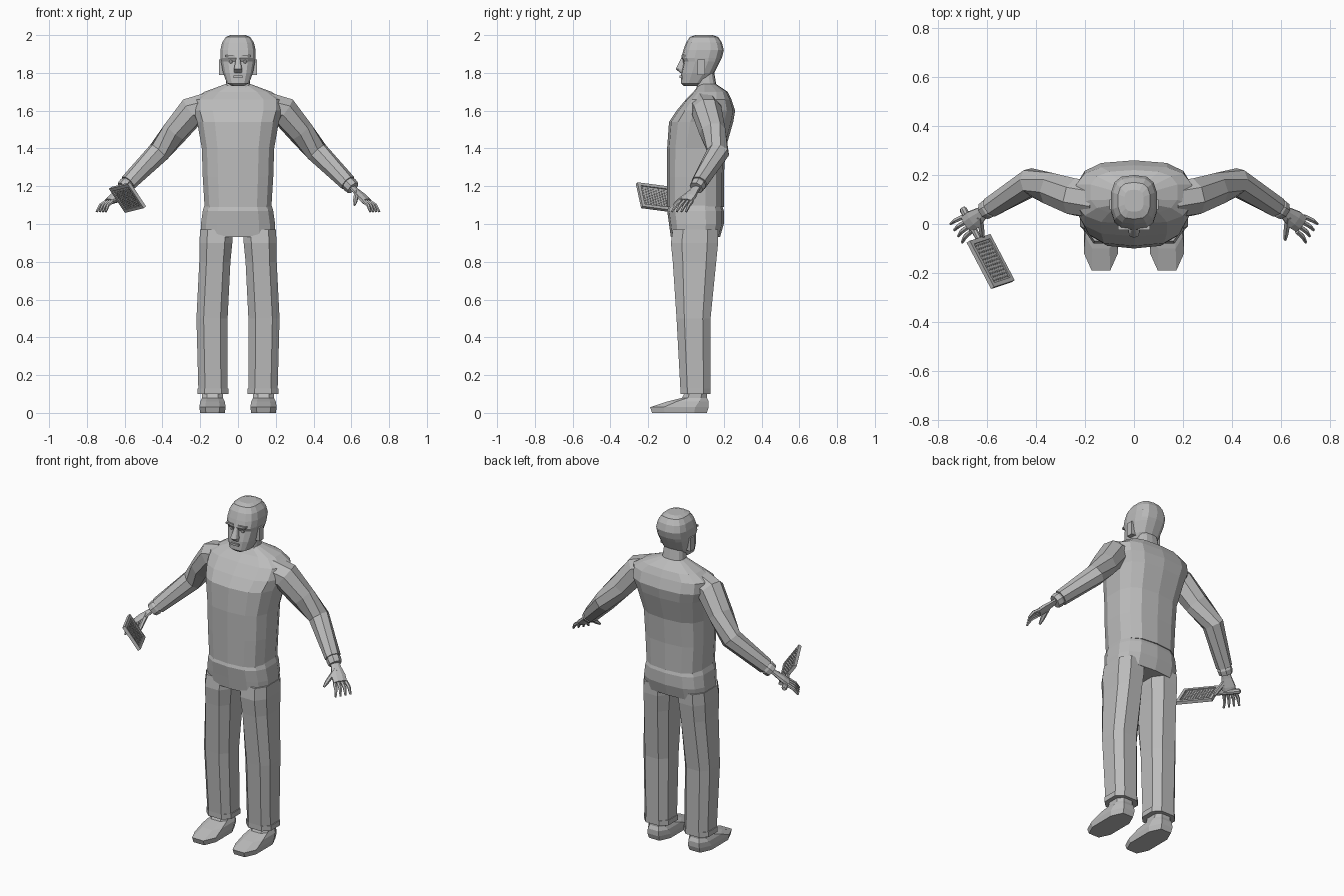
import bpy, bmesh
from mathutils import Vector, Matrix
from math import sin, cos, pi, copysign

cube = bpy.data.objects.get("Cube")
if cube:
    bpy.data.objects.remove(cube, do_unlink=True)

colour = (0.5, 0.5, 0.5, 1)
grey = bpy.data.materials.new("plain grey")
grey.use_nodes = True
grey.diffuse_color = colour
grey.node_tree.nodes["Principled BSDF"].inputs["Base Color"].default_value = colour


def finish(name, bm, mirror=True):
    # turn the mesh into an object, mirrored to the other side if wanted
    if mirror:
        inner = [f for f in bm.faces if all(abs(v.co.x) < 1e-4 for v in f.verts)]
        bmesh.ops.delete(bm, geom=inner, context="FACES")
    bmesh.ops.recalc_face_normals(bm, faces=bm.faces)
    mesh = bpy.data.meshes.new(name)
    bm.to_mesh(mesh)
    bm.free()
    mesh.materials.append(grey)
    part = bpy.data.objects.new(name, mesh)
    bpy.context.collection.objects.link(part)
    if mirror:
        part.modifiers.new("mirror", "MIRROR")
    return part


def skin(name, loops, mirror=True):
    # bridge closed loops of points and cap both ends
    bm = bmesh.new()
    rows = [[bm.verts.new(point) for point in loop] for loop in loops]
    for low, high in zip(rows, rows[1:]):
        for i in range(len(low)):
            bm.faces.new((low[i - 1], low[i], high[i], high[i - 1]))
    bm.faces.new(rows[0])
    bm.faces.new(rows[-1])
    return finish(name, bm, mirror)


def soft(value):
    # rounded-square curve instead of a circle
    return copysign(abs(value) ** 0.7, value)


def section(z, front, back, outer, inner=None):
    # half a rounded outline against the centre plane, or a whole one beside it
    if inner is None:
        middle, radius = 0, outer
        angles = [pi * i / 7 for i in range(8)]
    else:
        middle, radius = (outer + inner) / 2, (outer - inner) / 2
        angles = [pi * (i + 0.5) / 4 for i in range(8)]
    reach = max(soft(cos(a)) for a in angles)
    return [(middle + radius * soft(sin(a)) / reach,
             (front + back) / 2 - (back - front) / 2 * soft(cos(a)) / reach, z) for a in angles]


def loft(name, *rings):
    return skin(name, [section(*ring) for ring in rings])


def tube(name, path, radii, sides=8, flat=1, mirror=True):
    # round or flattened limb along a path
    points = [Vector(p) for p in path]
    loops = []
    for i, (point, radius) in enumerate(zip(points, radii)):
        ahead = points[min(i + 1, len(points) - 1)]
        behind = points[max(i - 1, 0)]
        along = (ahead - behind).normalized()
        side = along.cross(Vector((0, 0, 1))).normalized()
        up = side.cross(along) * flat
        angles = [2 * pi * (k + 0.5) / sides for k in range(sides)]
        loops.append([point + (side * cos(a) + up * sin(a)) * radius for a in angles])
    return skin(name, loops, mirror)


def boxes(name, *blocks, mirror=True):
    # each block is a centre and a size
    bm = bmesh.new()
    for centre, size in blocks:
        place = Matrix.Translation(centre) @ Matrix.Diagonal((*size, 1))
        bmesh.ops.create_cube(bm, size=1, matrix=place)
    return finish(name, bm, mirror)


def balls(name, centres, radius, around, rows, mirror=True):
    bm = bmesh.new()
    for centre in centres:
        bmesh.ops.create_uvsphere(bm, u_segments=around, v_segments=rows, radius=radius,
                                  matrix=Matrix.Translation(centre))
    return finish(name, bm, mirror)


# Sweater: height, front, back, half width
loft("sweater", (1.09, -.1, .2, .18), (1.25, -.1, .2, .19), (1.4, -.1, .21, .195),
     (1.54, -.09, .25, .22), (1.6, -.05, .26, .24), (1.66, 0, .24, .24),
     (1.7, .04, .22, .18), (1.74, .07, .16, .07))

# Sleeves and cuffs
shoulder = Vector((.24, .11, 1.6))
elbow = Vector((.42, .17, 1.38))
wrist = Vector((.6, .06, 1.2))
tube("sleeve", [(.16, .1, 1.62), shoulder, shoulder.lerp(elbow, .5), elbow, elbow.lerp(wrist, .9)],
     [.08, .08, .07, .06, .045])
tube("cuff", [elbow.lerp(wrist, t) for t in (.9, .95, 1.05)], [.036, .042, .038])

# Trousers: hips, then legs with gathered hems
loft("hips", (1.1, -.09, .19, .18), (1.07, -.1, .2, .19), (1, -.09, .2, .2), (.93, -.08, .18, .2))
loft("trouser_leg", (.97, -.07, .17, .2, .03), (.9, -.08, .17, .205, .03), (.8, -.07, .16, .205, .04),
     (.5, -.05, .13, .22, .055), (.13, -.03, .13, .21, .055))
loft("hem", (.13, -.03, .13, .215, .05), (.1, -.03, .13, .215, .05))

# Shoes
loft("shoe", (0, -.18, .11, .2, .07), (.03, -.19, .12, .205, .065), (.06, -.1, .12, .2, .07),
     (.08, -.02, .11, .19, .08), (.12, 0, .11, .19, .08))

# Neck and head
loft("neck", (1.7, .05, .18, .08), (1.74, .06, .16, .066), (1.8, .05, .15, .06))
loft("head", (1.73, -.01, .07, .03), (1.745, -.027, .1, .06), (1.8, -.025, .15, .08),
     (1.86, -.013, .18, .092), (1.88, -.025, .19, .094), (1.92, -.014, .2, .095),
     (1.96, 0, .19, .086), (1.99, .02, .17, .066), (2, .05, .14, .04))
loft("nose", (1.8, -.03, 0, .02), (1.82, -.055, 0, .022), (1.88, -.025, 0, .01))
boxes("ear", ((.085, .08, 1.83), (.03, .04, .08)))
boxes("brow", ((.04, -.01, 1.89), (.05, .03, .01)))
boxes("lips", ((0, -.02, 1.78), (.05, .03, .012)), mirror=False)
balls("eye", [(.037, -.003, 1.86)], .013, 8, 6)

# Hands
palm = Vector((.68, 0, 1.12))
tube("palm", [wrist, wrist.lerp(palm, .3), wrist.lerp(palm, .7), palm],
     [.026, .03, .042, .04], flat=.45)
for i, name in enumerate(("little", "ring", "middle", "index")):
    spread = i - 1.5
    base = palm + Vector((-.01, -.02, 0)) * spread
    tip = base + Vector((.045, -.037, -.055)) + Vector((-.006, -.005, 0)) * spread
    knuckle = base.lerp(tip, .5) + Vector((.006, 0, .006))
    tube(name + "_finger", [base, knuckle, tip], [.011, .01, .006], sides=6)
tube("thumb", [(.63, .03, 1.17), (.62, -.04, 1.12), (.617, -.065, 1.1)], [.015, .012, .006], sides=6)

# Hand tool: rough framed plate with a handle, shaped flat and then placed in the hand
along = Vector((.1, -.19, .025)).normalized()
across = Vector((.085, .03, -.13))
across = (across - along * across.dot(along)).normalized()
turn = Matrix((along, across, along.cross(across))).transposed().to_4x4()
pose = Matrix.Translation((-.585, -.153, 1.14)) @ turn
length, width, bar = .215, .155, .018
long_bars = [((0, s * (width - bar) / 2, 0), (length, bar, bar)) for s in (-1, 1)]
short_bars = [((s * (length - bar) / 2, 0, 0), (bar, width - bar, bar)) for s in (-1, 1)]
pitch = .016
teeth = [((i - 5) * pitch, (j - 3 + i % 2 / 2) * pitch, 0) for i in range(11) for j in range(7)]
grip = [-length / 2, -.13, -.24, -.25]
for part in (
    boxes("tool_frame", *long_bars, *short_bars, mirror=False),
    boxes("tool_plate", ((0, 0, 0), (length - bar, width - bar, .006)), mirror=False),
    balls("tool_teeth", teeth, .008, 4, 2, mirror=False),
    tube("tool_handle", [(x, 0, 0) for x in grip], [.012, .013, .016, .01], mirror=False),
):
    part.matrix_world = pose
